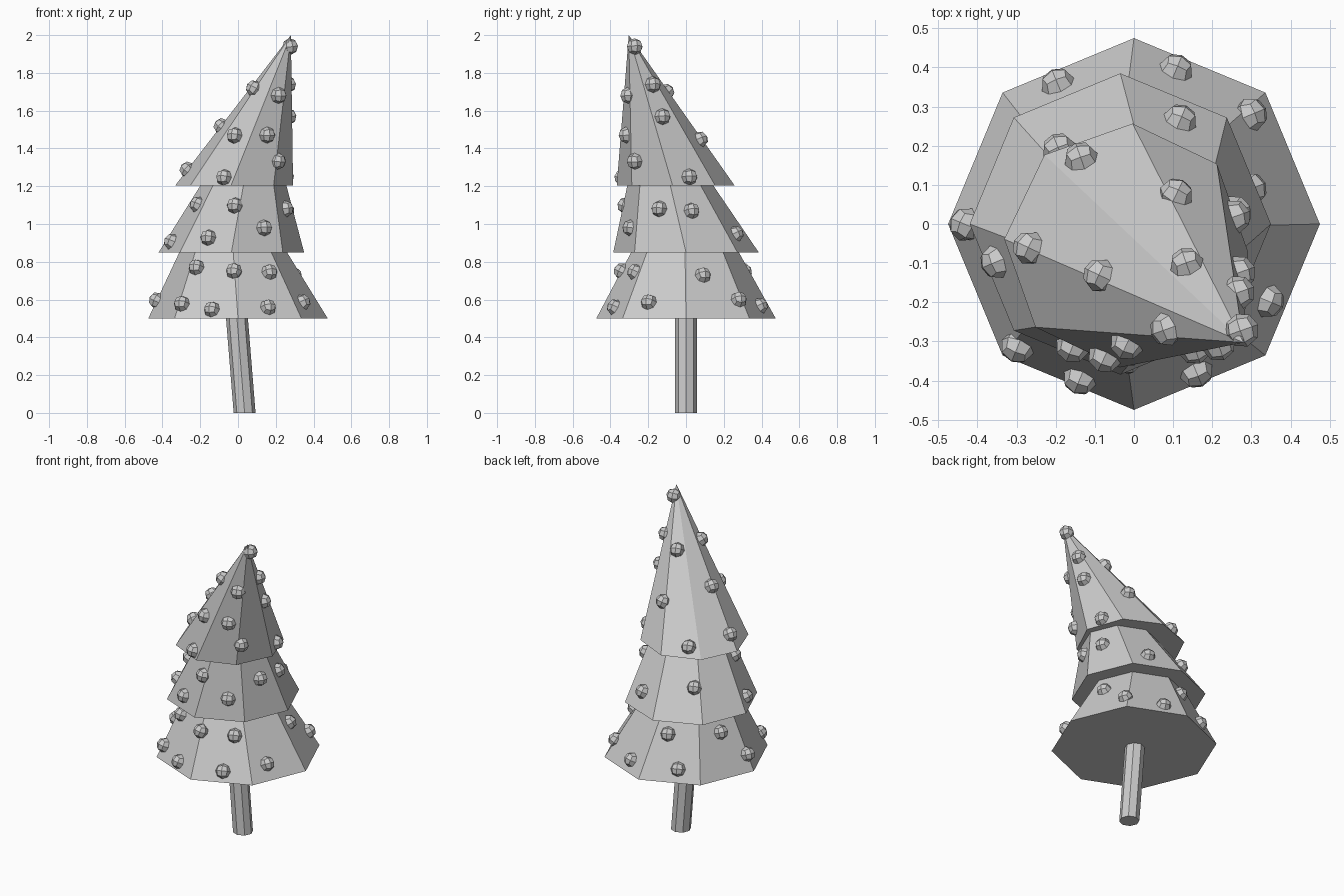
import bpy, bmesh, math
from mathutils import Vector, Matrix
from mathutils.bvhtree import BVHTree

cube = bpy.data.objects.get("Cube")
if cube:
    bpy.data.objects.remove(cube, do_unlink=True)


def make_material(name, rgb):
    material = bpy.data.materials.new(name)
    material.use_nodes = True
    colour = (*rgb, 1.0)
    material.diffuse_color = colour
    material.node_tree.nodes["Principled BSDF"].inputs["Base Color"].default_value = colour
    return material


grey = make_material("plain grey", (0.6, 0.6, 0.6))


def add_object(name, mesh):
    obj = bpy.data.objects.new(name, mesh)
    bpy.context.scene.collection.objects.link(obj)
    return obj


def leaning_cone(name, bottom, bottom_radius, top, top_radius, turn=0):
    """Eight-sided cone whose level ends are centred on two different points.
    Returns a surface lookup so that baubles can be seated on it."""
    bottom, top = Vector(bottom), Vector(top)
    bm = bmesh.new()
    bmesh.ops.create_cone(bm, cap_ends=True, segments=8, depth=2,
                          radius1=bottom_radius, radius2=top_radius,
                          matrix=Matrix.Rotation(math.radians(turn), 4, "Z"))
    for v in bm.verts:
        centre = bottom if v.co.z < 0 else top
        v.co = Vector((v.co.x + centre.x, v.co.y + centre.y, centre.z))
    bmesh.ops.remove_doubles(bm, verts=bm.verts, dist=0.0001)
    bmesh.ops.recalc_face_normals(bm, faces=bm.faces)
    mesh = bpy.data.meshes.new(name)
    bm.to_mesh(mesh)
    mesh.materials.append(grey)
    add_object(name, mesh)
    surface = BVHTree.FromBMesh(bm)
    bm.free()
    return surface


# Leaning trunk
leaning_cone("trunk", (0.035, 0, 0), 0.058, (-0.007, 0, 0.52), 0.058)

# Three branch tiers, the top one bending over to the tip
lower = leaning_cone("lower_branches", (0, 0, 0.5), 0.475, (-0.029, -0.006, 0.9), 0.258)
middle = leaning_cone("middle_branches", (-0.035, 0, 0.85), 0.385, (0.037, -0.094, 1.25), 0.207)
upper = leaning_cone("upper_branches", (-0.02, -0.055, 1.205), 0.312, (0.28, -0.303, 2), 0, turn=-3)

# Faceted bauble: a once-divided cube rounded into a ball
bm = bmesh.new()
bmesh.ops.create_cube(bm, size=2)
bmesh.ops.subdivide_edges(bm, edges=bm.edges, cuts=1, use_grid_fill=True)
for v in bm.verts:
    v.co = v.co.normalized() * 0.044
bauble_mesh = bpy.data.meshes.new("bauble")
bm.to_mesh(bauble_mesh)
bm.free()
bauble_mesh.materials.append(grey)

# Bauble spots on each tier
spots = {
    "lower": (lower, [
        (-.22, -.25, .77), (-.33, .11, .75), (-.02, -.34, .75), (.17, -.28, .75),
        (.3, .09, .73), (-.44, 0, .6), (-.3, -.32, .58), (-.14, -.4, .55),
        (.16, -.38, .56), (.35, -.2, .59), (.3, .28, .6), (.11, .4, .57),
        (-.2, .37, .58), (-.09, .31, .75)]),
    "middle": (middle, [
        (-.23, -.18, 1.11), (-.02, -.33, 1.1), (.25, -.14, 1.08), (-.16, -.32, .93),
        (.14, -.3, .98), (-.36, -.1, .91), (.26, .03, 1.07), (.12, .27, .95),
        (-.2, .21, 1.04)]),
    "upper": (upper, [
        (.28, -.27, 1.94), (.08, -.27, 1.72), (.22, -.32, 1.68), (.28, -.17, 1.74),
        (.28, -.12, 1.57), (-.09, -.13, 1.52), (-.02, -.31, 1.47), (.16, -.33, 1.47),
        (-.27, -.06, 1.29), (.23, -.28, 1.33), (-.08, -.35, 1.25), (.13, -.09, 1.71),
        (.11, .08, 1.45), (.26, .02, 1.25), (-.14, .18, 1.27)]),
}
for tier, (surface, points) in spots.items():
    for i, point in enumerate(points, start=1):
        place, normal, _, _ = surface.find_nearest(Vector(point))
        bauble = add_object(f"{tier}_bauble_{i}", bauble_mesh)
        bauble.location = place
        bauble.rotation_euler = normal.to_track_quat("Z", "Y").to_euler()
